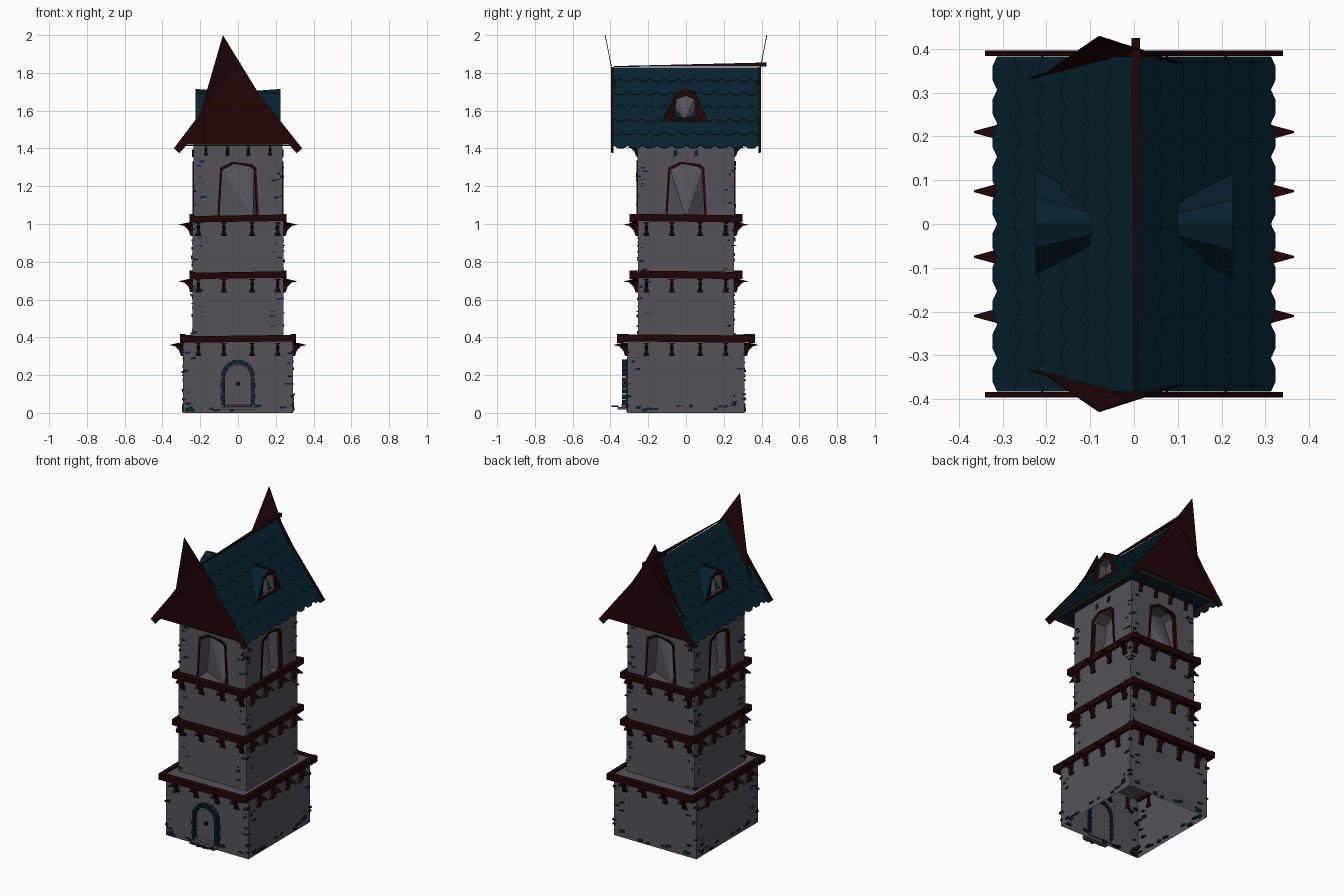
import bpy, bmesh, math, random
from mathutils import Vector

random.seed(4)
cube = bpy.data.objects.get("Cube")
if cube:
    bpy.data.objects.remove(cube)


def material(name, rgb):
    m = bpy.data.materials.new(name)
    m.use_nodes = True
    m.diffuse_color = (*rgb, 1)
    node = next(n for n in m.node_tree.nodes if n.type == "BSDF_PRINCIPLED")
    node.inputs["Base Color"].default_value = (*rgb, 1)
    node.inputs["Roughness"].default_value = 0.9
    return m


STONE = material("grey stone", (0.09, 0.086, 0.102))
TEAL = material("dark teal", (0.002, 0.016, 0.026))
WOOD = material("maroon wood", (0.015, 0.0015, 0.0015))
OLIVE = material("olive underside", (0.06, 0.055, 0.012))


class Part:
    """Collects simple solids into one object."""

    def __init__(self, name, mat):
        self.name, self.mat, self.bm = name, mat, bmesh.new()

    def face(self, pts):
        self.bm.faces.new([self.bm.verts.new(p) for p in pts])

    def loft(self, rings, bottom=True):
        rows = [[self.bm.verts.new(p) for p in r] for r in rings]
        n = len(rows[0])
        for a, b in zip(rows, rows[1:]):
            for i in range(n):
                j = (i + 1) % n
                self.bm.faces.new((a[i], a[j], b[j], b[i]))
        if bottom:
            self.bm.faces.new(rows[0][::-1])
        self.bm.faces.new(rows[-1])

    def box(self, lo, hi, bottom=True):
        (a, b, c), (d, e, f) = lo, hi
        self.loft([[(a, b, z), (d, b, z), (d, e, z), (a, e, z)] for z in (c, f)], bottom)

    def done(self):
        bmesh.ops.recalc_face_normals(self.bm, faces=self.bm.faces)
        me = bpy.data.meshes.new(self.name)
        self.bm.to_mesh(me)
        self.bm.free()
        me.materials.append(self.mat)
        ob = bpy.data.objects.new(self.name, me)
        bpy.context.scene.collection.objects.link(ob)


def on_side(k, u, d, z):
    """Point on side k (front, right, back, left): u along it, d outwards."""
    return Vector([(u, -d, z), (d, u, z), (-u, d, z), (-d, -u, z)][k])


def plate(part, k, pts, d0, d1):
    part.loft([[on_side(k, u, d, z) for u, z in pts] for d in (d0, d1)])


def opening(part, k, arch, d, depth, apex):
    """Reveal around an arch, with a sill fanning up to the back."""
    for (u, z), (v, w) in zip(arch, arch[1:]):
        part.face([on_side(k, u, d, z), on_side(k, v, d, w),
                   on_side(k, v, d - depth, w), on_side(k, u, d - depth, z)])
        part.face([on_side(k, apex, d, arch[0][1]), on_side(k, u, d - depth, z),
                   on_side(k, v, d - depth, w)])
    for u, z in (arch[0], arch[-1]):
        part.face([on_side(k, u, d, z), on_side(k, u, d - depth, z),
                   on_side(k, apex, d, z)])


def frame(part, k, arch, width, d0, d1):
    """Band that follows the outside of an arch."""
    mid = sum(z for u, z in arch) / len(arch)
    outer = [(u + math.copysign(width, u), z + (width if z > mid else 0)) for u, z in arch]
    for i in range(len(arch) - 1):
        plate(part, k, [arch[i], arch[i + 1], outer[i + 1], outer[i]], d0, d1)


# Tower storeys, open underneath: half width x, half width y, bottom, top
storeys = [(0.29, 0.31, 0.0, 0.395), (0.24, 0.255, 0.395, 1.04)]
walls = Part("tower_walls", STONE)
for hx, hy, lo, hi in storeys:
    walls.box((-hx, -hy, lo), (hx, hy, hi), bottom=False)
walls.done()

# Belfry with an arched opening on every side
HX, HY, SILL, TOP = 0.235, 0.257, 1.04, 1.42
arch = [(-0.098, SILL), (-0.083, 1.285), (-0.02, 1.318), (0.06, 1.305),
        (0.085, 1.285), (0.098, SILL)]
belfry = Part("belfry_walls", STONE)
trim = Part("belfry_window_frames", WOOD)
for k in range(4):
    half, d = (HX, HY) if k % 2 == 0 else (HY, HX)
    outline = [(-half, SILL)] + arch + [(half, SILL), (half, TOP), (-half, TOP)]
    belfry.face([on_side(k, u, d, z) for u, z in outline])
    opening(belfry, k, arch, d, 0.09, 0.08 if k % 2 == 0 else 0)
    frame(trim, k, arch, 0.012, d - 0.02, d + 0.005)
belfry.done()
trim.done()

# Ledges on a stone shelf, with pointed corbels under them
ledges = Part("ledges", WOOD)
shelves = Part("ledge_shelves", STONE)
corbels = Part("corbels", WOOD)


def corbel(k, u, d, z, size=1):
    rings = [(-0.075, 0.017, 0.012), (-0.045, 0.007, 0.022), (-0.022, 0.01, 0.045),
             (-0.016, 0.002, 0.076), (-0.004, 0.016, 0.025)]
    corbels.loft([[on_side(k, u + a * w * size, d + o, z + h * size) for a, o in
                   ((-1, -0.01), (1, -0.01), (1, out * size), (-1, out * size))]
                  for h, w, out in rings])


for z, hx, hy, out in ((0.375, 0.29, 0.31, 0.055), (0.712, 0.24, 0.255, 0.045),
                       (1.012, 0.24, 0.255, 0.045)):
    shelves.box((-hx - 0.008, -hy - out + 0.01, z + 0.012), (hx + 0.008, hy + out - 0.01, z + 0.026))
    for k in range(4):
        front = k % 2 == 0
        half, d = (hx, hy) if front else (hy, hx)
        r = half + (0.012 if front else out)
        tilt, t = 0.004 * (-1) ** k, 0.034 if front else 0.038
        beam = [(-r, z - tilt), (r, z + tilt), (r, z + t + tilt), (-r, z + t - tilt)]
        plate(ledges, k, beam, d + (out - 0.035 if front else -0.012), d + (out if front else 0.016))
        for u in (-0.21, -0.075, 0.075, 0.21):
            corbel(k, u, d, z)
for k in (0, 2):
    for u in (-0.17, -0.055, 0.055, 0.17):
        corbel(k, u, HY, 1.418, 0.75)
ledges.done()
shelves.done()
corbels.done()

# Loose bricks set through the walls near the corners and along the foot
bricks = Part("corner_bricks", TEAL)


def brick(k, u, z, w, h, d):
    plate(bricks, k, [(u - w, z - h), (u + w, z - h * 0.6), (u + w * 0.8, z + h),
                      (u - w, z + h * 0.7)], d - 0.012, d + random.uniform(0.002, 0.008))


for hx, hy, lo, hi in storeys + [(HX, HY, SILL, 1.4)]:
    for k in range(4):
        half, d = (hx, hy) if k % 2 == 0 else (hy, hx)
        for s in (-1, 1):
            for _ in range(int((hi - lo) * 18)):
                brick(k, s * (half - random.uniform(-0.002, 0.06)),
                      random.uniform(lo + 0.02, hi - 0.05),
                      random.uniform(0.006, 0.016), random.uniform(0.002, 0.008), d)
            if lo > 1:
                brick(k, s * 0.055, 1.375, 0.01, 0.02, d)
        if lo == 0:
            for _ in range(9):
                brick(k, random.uniform(-0.27, 0.27), random.uniform(0.012, 0.04),
                      random.uniform(0.008, 0.02), random.uniform(0.004, 0.011), d)
bricks.done()

# Door: leaf, brick surround, knob, steps and rubble
door_arch = [(-0.07, 0.04), (-0.07, 0.19)]
door_arch += [(0.07 * -math.cos(a), 0.19 + 0.065 * math.sin(a))
              for a in (math.pi * i / 8 for i in range(1, 8))]
door_arch += [(0.07, 0.19), (0.07, 0.04)]
leaf = Part("door_leaf", STONE)
plate(leaf, 0, door_arch, 0.30, 0.318)
leaf.done()
surround = Part("door_surround", TEAL)
for i in range(5):
    for s in (-1, 1):
        z, w = 0.042 + i * 0.03, 0.018 + 0.005 * (i % 2)
        plate(surround, 0, [(s * 0.07, z), (s * (0.07 + w), z),
                            (s * (0.07 + w), z + 0.026), (s * 0.07, z + 0.026)], 0.295, 0.34)
for i in range(8):
    a, b = math.pi * (i + 0.06) / 8, math.pi * (i + 0.94) / 8
    plate(surround, 0, [(r * math.cos(t), 0.192 + r * math.sin(t))
                        for r, t in ((0.068, a), (0.09, a), (0.09, b), (0.068, b))], 0.295, 0.34)
surround.done()
knob = Part("door_knob", WOOD)
plate(knob, 0, [(0.012 * math.cos(math.pi * i / 4), 0.155 + 0.012 * math.sin(math.pi * i / 4))
                for i in range(8)], 0.31, 0.33)
knob.done()
steps = Part("door_steps", STONE)
steps.box((-0.085, -0.362, 0.018), (0.085, -0.3, 0.032))
steps.box((-0.07, -0.342, 0.032), (0.07, -0.3, 0.048))
steps.done()
rubble = Part("door_rubble", TEAL)
for i in range(8):
    x, y, w = -0.07 + i * 0.02, random.uniform(-0.39, -0.36), random.uniform(0.004, 0.009)
    rubble.box((x - w, y - w, 0.03), (x + w, y + w, 0.038))
rubble.done()

# Roof: rows of scalloped shingles on each slope, closed by an edged soffit
EAVE, RIDGE, RUN, HALF = 1.405, 1.828, 0.315, 0.383
shingles = Part("roof_shingles", TEAL)
ROWS, TILES = 6, 10


def slope(s, t, lift):
    """Point at t along the slope, eave to ridge, as x and z."""
    return s * (RUN * (1 - t) + lift * 0.8), EAVE + (RIDGE - EAVE) * t + lift * 0.6


for s in (-1, 1):
    for row in range(ROWS):
        t0, t1 = row / ROWS, min(1, (row + 1.25) / ROWS)
        step = 2 * HALF / TILES
        shift = step / 2 if row % 2 else 0
        for i in range(TILES + row % 2):
            y0 = -HALF + i * step - shift
            ring = [(y0, t1), (y0, t0 + 0.022), (y0 + step * 0.3, t0 - 0.012),
                    (y0 + step * 0.7, t0 - 0.012), (y0 + step, t0 + 0.022), (y0 + step, t1)]
            loop = []
            for lift in (0.0, 0.006):
                pts = []
                for y, t in ring:
                    x, z = slope(s, t, lift if t < t1 else lift * 0.2)
                    pts.append((x, max(-HALF, min(HALF, y)), z))
                loop.append(pts)
            shingles.loft(loop)
shingles.done()
soffit = Part("roof_soffit", TEAL)
soffit.face([(x, y, 1.418) for x, y in ((-0.3, -HALF), (0.3, -HALF), (0.3, HALF), (-0.3, HALF))])
soffit.done()
edging = Part("soffit_edging", OLIVE)
for s in (-1, 1):
    edging.box((s * 0.28, -HALF, 1.412), (s * 0.302, HALF, 1.417))
    edging.box((-0.28, s * 0.36, 1.412), (0.28, s * HALF, 1.417))
edging.done()

# Gable boards, each with a crooked peak leaning outwards through it
gables = Part("gable_boards", WOOD)
peaks = Part("gable_peaks", WOOD)
left = [(-0.34, 1.4), (-0.2, 1.585), (-0.03, 1.83)]
right = [(0.34, 1.4), (0.11, 1.69), (0.02, 1.83)]
outline = left + right[::-1] + [(0.31, 1.375), (0.27, 1.42), (-0.27, 1.42), (-0.31, 1.375)]
peak = [(-0.24, 1.52), (-0.2, 1.585), (-0.08, 2.0), (0.11, 1.69), (0.0, 1.6)]
for s in (-1, 1):
    gables.loft([[(x, s * d, z) for x, z in outline] for d in (0.384, 0.391)])
    peaks.loft([[(x, s * (d + (z - 1.52) * 0.198), z) for x, z in peak]
                for d in (0.331, 0.335)])
    for edge in (left, right):
        for (x, z), (u, w) in zip(edge, edge[1:]):
            gables.loft([[(px, s * d, pz) for px, pz in
                          ((x, z), (u, w), (u * 0.85, w - 0.03), (x * 0.91, z - 0.022))]
                         for d in (0.384, 0.396)])
gables.done()
peaks.done()

# Tapering ridge pole
ridge = Part("ridge_pole", WOOD)
ridge.loft([[(0.004 + a * r, y, z + b * r) for a, b in ((-1, -1), (1, -1), (1, 1), (-1, 1))]
            for y, z, r in ((-0.38, 1.834, 0.002), (0.425, 1.845, 0.01))])
ridge.done()

# Dormers: flared hood, timber front and pale recess
hood = Part("dormer_hoods", TEAL)
fronts = Part("dermer_fronts".replace("dermer", "dormer"), WOOD)
recess = Part("dormer_recesses", STONE)
rim = [(-0.125, 1.545), (-0.06, 1.685), (0, 1.715), (0.055, 1.685), (0.115, 1.545)]
hole = [(-0.062, 1.565), (-0.05, 1.66), (0, 1.678), (0.043, 1.66), (0.055, 1.565)]
for k in (1, 3):
    for a, b, c, e in zip(rim, rim[1:], hole, hole[1:]):
        hood.face([on_side(k, a[0], 0.225, a[1]), on_side(k, b[0], 0.225, b[1]),
                   on_side(k, b[0] * 0.4, 0.09, 1.705), on_side(k, a[0] * 0.4, 0.09, 1.705)])
        fronts.face([on_side(k, u, 0.217, z) for u, z in (a, b, e, c)])
    fronts.face([on_side(k, u, 0.217, z) for u, z in (rim[0], hole[0], hole[-1], rim[-1])])
    opening(recess, k, hole, 0.217, 0.05, 0)
hood.done()
fronts.done()
recess.done()
